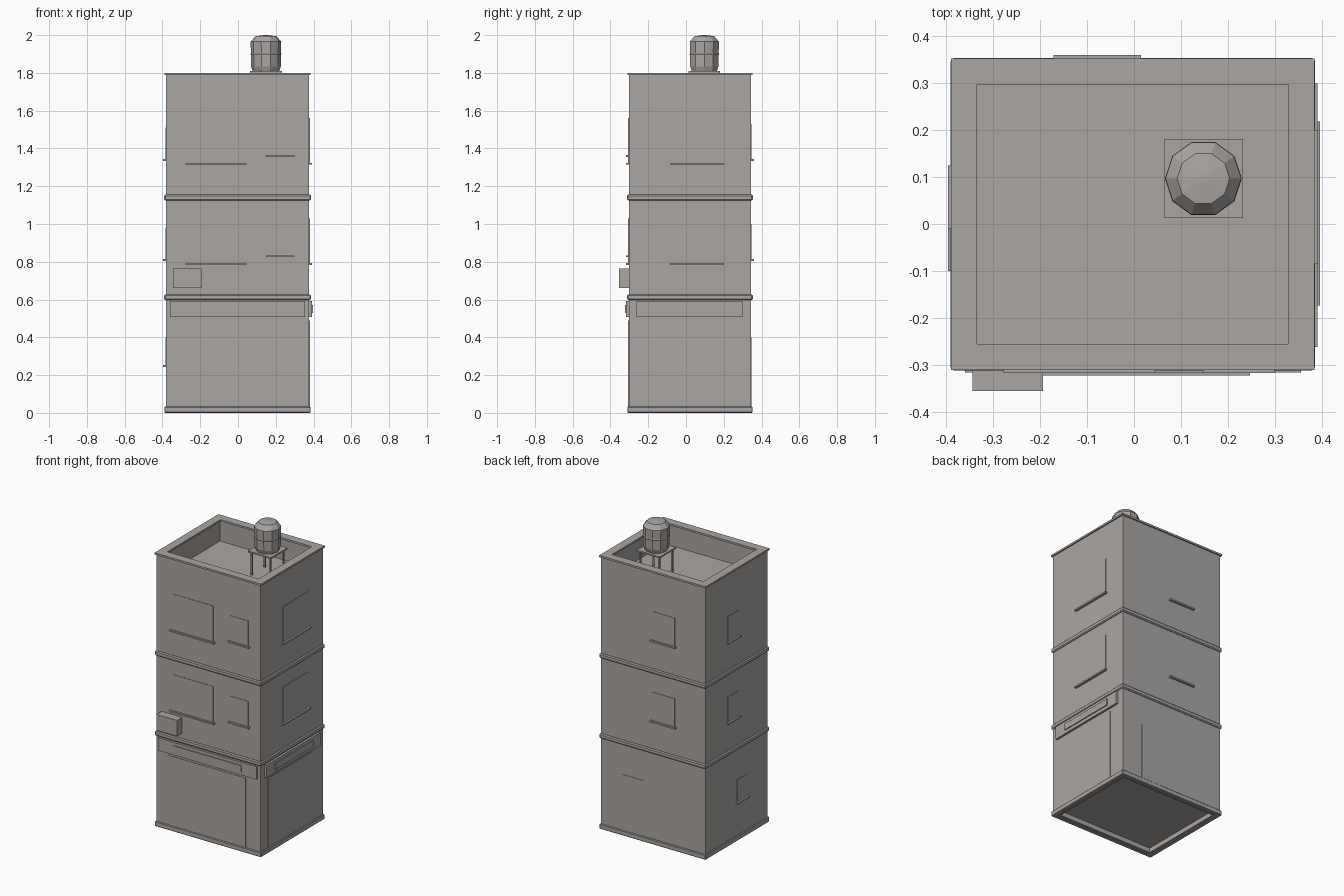
import bpy, bmesh, math

cube = bpy.data.objects.get("Cube")
if cube:
    bpy.data.objects.remove(cube, do_unlink=True)

GREY = (0.40, 0.38, 0.365, 1)
mat = bpy.data.materials.new("warm grey plaster")
mat.use_nodes = True
mat.diffuse_color = GREY
bsdf = mat.node_tree.nodes["Principled BSDF"]
bsdf.inputs["Base Color"].default_value = GREY
bsdf.inputs["Roughness"].default_value = 0.8

# Outer wall planes and parapet thickness
X0, X1, Y0, Y1 = -0.382, 0.377, -0.303, 0.345
TOP, ROOF, WALL = 1.79, 1.65, 0.047


def finish(name, bm):
    bmesh.ops.recalc_face_normals(bm, faces=bm.faces)
    mesh = bpy.data.meshes.new(name)
    bm.to_mesh(mesh)
    bm.free()
    mesh.materials.append(mat)
    obj = bpy.data.objects.new(name, mesh)
    bpy.context.collection.objects.link(obj)
    return obj


def box_mesh(x0, x1, y0, y1, z0, z1):
    bm = bmesh.new()
    bmesh.ops.create_cube(bm, size=1)
    for v in bm.verts:
        v.co.x = x1 if v.co.x > 0 else x0
        v.co.y = y1 if v.co.y > 0 else y0
        v.co.z = z1 if v.co.z > 0 else z0
    return bm


def box(name, *bounds):
    return finish(name, box_mesh(*bounds))


def loft(name, loops, cyclic):
    """Skin a list of equal-length point loops."""
    bm = bmesh.new()
    rings = [[bm.verts.new(p) for p in loop] for loop in loops]
    n = len(rings[0])
    pairs = list(zip(rings, rings[1:]))
    if cyclic:
        pairs.append((rings[-1], rings[0]))
    else:
        bm.faces.new(rings[0])
        bm.faces.new(rings[-1])
    for a, b in pairs:
        for i in range(n):
            j = (i + 1) % n
            bm.faces.new((a[i], a[j], b[j], b[i]))
    return finish(name, bm)


def ring(name, z0, z1, out=0.008, inner=WALL, bevel=0.0):
    """Rectangular frame running round the building."""
    def rect(d, z):
        return [(X0 - d, Y0 - d, z), (X1 + d, Y0 - d, z),
                (X1 + d, Y1 + d, z), (X0 - d, Y1 + d, z)]
    obj = loft(name, [rect(out, z0), rect(out, z1), rect(-inner, z1), rect(-inner, z0)], True)
    if bevel:
        mod = obj.modifiers.new("soft edge", "BEVEL")
        mod.width = bevel
        mod.segments = 1
    return obj


def on_wall(name, side, u0, u1, z0, z1, depth):
    """Box standing proud of one wall; u runs along that wall."""
    sunk = 0.01
    if side == "front":
        return box(name, u0, u1, Y0 - depth, Y0 + sunk, z0, z1)
    if side == "back":
        return box(name, u0, u1, Y1 - sunk, Y1 + depth, z0, z1)
    if side == "right":
        return box(name, X1 - sunk, X1 + depth, u0, u1, z0, z1)
    return box(name, X0 - depth, X0 + sunk, u0, u1, z0, z1)


def window(name, side, u0, u1, sill, head):
    on_wall(name + "_pane", side, u0 + 0.012, u1 - 0.012, sill, head, 0.003)
    on_wall(name + "_sill", side, u0, u1, sill - 0.006, sill + 0.004, 0.015)


# Main body with sunken roof deck and recessed underside
bm = box_mesh(X0, X1, Y0, Y1, 0.005, TOP)
bm.normal_update()
for direction, shift in ((1, ROOF - TOP), (-1, 0.03)):
    face = next(f for f in bm.faces if f.normal.z * direction > 0.9)
    bmesh.ops.inset_region(bm, faces=[face], thickness=WALL)
    walls = bmesh.ops.extrude_discrete_faces(bm, faces=[face])["faces"]
    bmesh.ops.translate(bm, verts=walls[0].verts, vec=(0, 0, shift))
    bm.normal_update()
finish("building_body", bm)

# Plinth, floor bands and parapet coping
ring("plinth", 0.0, 0.033, inner=0.02, bevel=0.004)
ring("lower_floor_band", 0.597, 0.627, out=0.009, inner=0.02, bevel=0.006)
ring("upper_floor_band", 1.125, 1.155, out=0.009, inner=0.02, bevel=0.006)
ring("parapet_coping", 1.788, 1.8)

# Upper floor windows repeat on both storeys
for storey, z in (("lower", 0.0), ("upper", 0.53)):
    window(storey + "_front_wide_window", "front", -0.278, 0.045, 0.79 + z, 1.03 + z)
    window(storey + "_front_small_window", "front", 0.147, 0.3, 0.83 + z, 1.0 + z)
    window(storey + "_right_window", "right", -0.085, 0.2, 0.79 + z, 1.03 + z)
    window(storey + "_back_window", "back", -0.172, 0.015, 0.81 + z, 1.0 + z)
    window(storey + "_left_window", "left", -0.01, 0.125, 0.81 + z, 0.98 + z)

# Ground floor openings
on_wall("shop_front", "front", -0.3, 0.27, 0.033, 0.49, 0.003)
on_wall("side_shop_front", "right", -0.23, 0.23, 0.033, 0.49, 0.003)
on_wall("back_door", "back", 0.07, 0.23, 0.033, 0.4, 0.003)
window("ground_left_window", "left", -0.1, 0.025, 0.25, 0.4)

# Blank sign boards with raised panels
on_wall("front_sign_board", "front", -0.36, 0.356, 0.508, 0.592, 0.014)
on_wall("front_sign_panel", "front", -0.25, 0.247, 0.53, 0.572, 0.02)
on_wall("side_sign_board", "right", -0.262, 0.3, 0.508, 0.592, 0.014)
on_wall("side_sign_panel", "right", -0.174, 0.219, 0.53, 0.572, 0.02)

# Air conditioner
on_wall("air_conditioner", "front", -0.344, -0.194, 0.66, 0.765, 0.053)

# Water tank on a stand
CX, CY = 0.148, 0.097
for i, sx in enumerate((-1, 1)):
    for j, sy in enumerate((-1, 1)):
        x, y = CX + sx * 0.068, CY + sy * 0.068
        box(f"tank_leg_{i}{j}", x - 0.005, x + 0.005, y - 0.005, y + 0.005, ROOF, 1.802)
box("tank_platform", CX - 0.084, CX + 0.084, CY - 0.084, CY + 0.084, 1.8, 1.81)

profile = [(0.07, 1.81), (0.079, 1.835), (0.08, 1.895), (0.082, 1.9),
           (0.08, 1.905), (0.081, 1.965), (0.056, 1.994), (0.01, 2.0)]
SIDES = 10
loft("water_tank", [[(CX + r * math.cos(math.tau * k / SIDES),
                      CY + r * math.sin(math.tau * k / SIDES), z)
                     for k in range(SIDES)] for r, z in profile], False)
